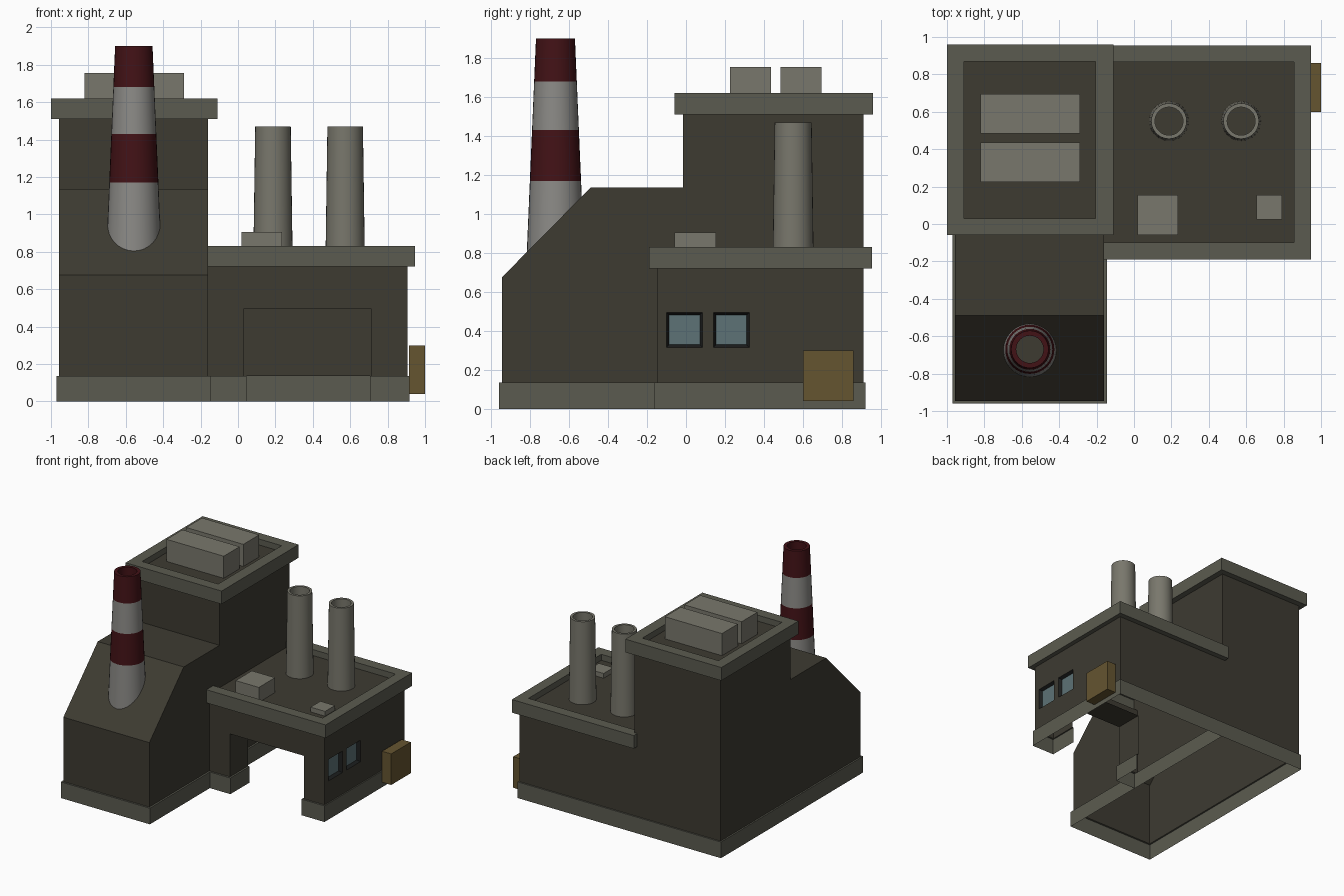
import bpy, bmesh, math
from mathutils import Vector

if "Cube" in bpy.data.objects:
    bpy.data.objects.remove(bpy.data.objects["Cube"])


def material(name, r, g, b):
    m = bpy.data.materials.new(name)
    m.diffuse_color = (r, g, b, 1)
    m.use_nodes = True
    m.node_tree.nodes["Principled BSDF"].inputs["Base Color"].default_value = m.diffuse_color
    return m


WALL = material("wall", .047, .043, .031)
TRIM = material("trim", .105, .105, .08)
PIPE = material("pipe", .19, .185, .15)
PALE = material("pale_band", .26, .255, .24)
RED = material("red_band", .055, .006, .008)
DARK = material("frame_dark", .012, .013, .013)
GLASS = material("glass", .11, .17, .18)
OCHRE = material("ochre", .13, .09, .03)


def finish(name, bm, mats, smooth=False):
    me = bpy.data.meshes.new(name)
    bm.to_mesh(me)
    bm.free()
    ob = bpy.data.objects.new(name, me)
    bpy.context.collection.objects.link(ob)
    for m in mats:
        me.materials.append(m)
    if smooth:
        bpy.ops.object.select_all(action='DESELECT')
        ob.select_set(True)
        bpy.context.view_layer.objects.active = ob
        bpy.ops.object.shade_smooth_by_angle(angle=math.radians(35))
    return ob


def loft(name, rows, mats, idx=None, closed=True, cap=None, smooth=False):
    """Skin successive rows of points; idx gives the material of each band."""
    bm = bmesh.new()
    vs = [[bm.verts.new(p) for p in row] for row in rows]
    n = len(rows[0])
    for k in range(len(rows) - 1):
        for i in range(n if closed else n - 1):
            j = (i + 1) % n
            f = bm.faces.new((vs[k][i], vs[k][j], vs[k + 1][j], vs[k + 1][i]))
            f.material_index = idx[k] if idx else 0
    if cap is not None:
        bm.faces.new(vs[-1]).material_index = cap
    return finish(name, bm, mats, smooth)


def rect(x0, x1, y0, y1, z):
    return [(x0, y0, z), (x1, y0, z), (x1, y1, z), (x0, y1, z)]


def box(name, x, y, z, mat):
    bm = bmesh.new()
    bmesh.ops.create_cube(bm, size=1)
    for v in bm.verts:
        v.co = Vector([(a + b) / 2 + c * (b - a) for (a, b), c in zip((x, y, z), v.co)])
    return finish(name, bm, [mat])


def panel(bm, us, vs, place, skip=()):
    """Grid of quads with some cells left open."""
    for i in range(len(us) - 1):
        for j in range(len(vs) - 1):
            if (i, j) not in skip:
                bm.faces.new([bm.verts.new(place(u, v)) for u, v in (
                    (us[i], vs[j]), (us[i + 1], vs[j]),
                    (us[i + 1], vs[j + 1]), (us[i], vs[j + 1]))])


BASE = .135

# Tall hall: stepped side profile extruded across, open underneath
profile = [(-.945, BASE), (-.945, .675), (-.49, 1.135), (-.015, 1.135),
           (-.015, 1.51), (.91, 1.51), (.91, BASE)]
bm = bmesh.new()
side = bm.faces.new([bm.verts.new((-.957, y, z)) for y, z in profile])
ext = bmesh.ops.extrude_face_region(bm, geom=[side], use_keep_orig=True)
for v in ext["geom"]:
    if isinstance(v, bmesh.types.BMVert):
        v.co.x = -.16
bmesh.ops.recalc_face_normals(bm, faces=bm.faces)
bm.faces.ensure_lookup_table()
bmesh.ops.delete(bm, geom=[f for f in bm.faces if f.calc_center_median().z < BASE + .001],
                 context='FACES_ONLY')
finish("tall_hall", bm, [WALL])

# Low wing: walls with a gateway and two window openings
bm = bmesh.new()
panel(bm, [-.16, .03, .715, .907], [BASE, .495, .72], lambda u, v: (u, -.15, v), {(1, 0)})
panel(bm, [-.15, -.1, .085, .14, .325, .91], [BASE, .315, .495, .72],
      lambda u, v: (.907, u, v), {(1, 1), (3, 1)})
panel(bm, [.907, -.16], [BASE, .72], lambda u, v: (u, .91, v))
panel(bm, [-.15, .09], [BASE, .495], lambda u, v: (.03, u, v))
panel(bm, [.09, -.15], [BASE, .495], lambda u, v: (.715, u, v))
panel(bm, [.715, .03], [-.15, .09], lambda u, v: (u, v, .495))
bmesh.ops.remove_doubles(bm, verts=bm.verts, dist=.0005)
finish("low_wing", bm, [WALL])


# Plinths: outset band with a ledge back to the wall
def plinth(name, outer, inner, closed):
    rows = [[(x, y, z) for x, y in pts]
            for pts, z in ((outer, 0), (outer, BASE), (inner, BASE))]
    loft(name, rows, [TRIM], closed=closed)


plinth("hall_plinth", [(-.97, -.96), (-.145, -.96), (-.145, .922), (-.97, .922)],
       [(-.957, -.945), (-.16, -.945), (-.16, .91), (-.957, .91)], True)
plinth("gate_left_plinth", [(-.145, -.165), (.045, -.165), (.045, .09)],
       [(-.145, -.15), (.03, -.15), (.03, .09)], False)
plinth("wing_plinth", [(.705, .09), (.705, -.165), (.917, -.165), (.917, .922), (-.145, .922)],
       [(.715, .09), (.715, -.15), (.907, -.15), (.907, .91), (-.145, .91)], False)


# Parapets with sunken roof floors
def parapet(name, wall, outer, inner, z0, z1, floor):
    loft(name, [rect(*wall, z0), rect(*outer, z0), rect(*outer, z1),
                rect(*inner, z1), rect(*inner, floor)], [TRIM, WALL], cap=1)


parapet("hall_parapet", (-.957, -.16, -.015, .91), (-1, -.11, -.06, .96),
        (-.91, -.205, .03, .87), 1.51, 1.62, 1.57)
parapet("wing_parapet", (-.16, .907, -.15, .91), (-.185, .945, -.19, .955),
        (-.17, .855, -.1, .865), .72, .83, .78)

# Rooftop units
for i, y in enumerate([(.225, .435), (.485, .695)]):
    box(f"hall_roof_unit_{i + 1}", (-.82, -.29), y, (1.57, 1.755), PIPE)
box("wing_roof_unit", (.02, .235), (-.06, .155), (.78, .905), PIPE)
box("wing_roof_hatch", (.655, .79), (.025, .155), (.78, .82), PIPE)

# Side cabinet
box("side_cabinet", (.915, 1), (.6, .86), (.04, .3), OCHRE)

# Recessed windows
for i, (y0, y1) in enumerate([(-.1, .085), (.14, .325)]):
    def pane(x, d):
        return [(x, y0 + d, .315 + d), (x, y1 - d, .315 + d),
                (x, y1 - d, .495 - d), (x, y0 + d, .495 - d)]
    loft(f"window_{i + 1}", [pane(.907, 0), pane(.882, .014)], [DARK, GLASS], cap=1)


# Round stacks with hollow tops
def stack(name, cx, cy, rings, mats, idx, cap):
    n = 32
    rows = [[(cx + r * math.cos(2 * math.pi * i / n), cy + r * math.sin(2 * math.pi * i / n), z)
             for i in range(n)] for r, z in rings]
    loft(name, rows, mats, idx, cap=cap, smooth=True)


for i, x in enumerate((.187, .573)):
    stack(f"vent_pipe_{i + 1}", x, .55,
          [(.105, .78), (.095, 1.47), (.075, 1.47), (.075, 1.4)], [PIPE, WALL], [0, 0, 0], 1)

taper = lambda z: (.1 + (1.9 - z) * .043, z)
stack("striped_chimney", -.557, -.67,
      [taper(z) for z in (.75, 1.17, 1.43, 1.68, 1.9)] + [(.073, 1.9), (.073, 1.82)],
      [PALE, RED, WALL], [0, 1, 0, 1, 1, 1], 2)
